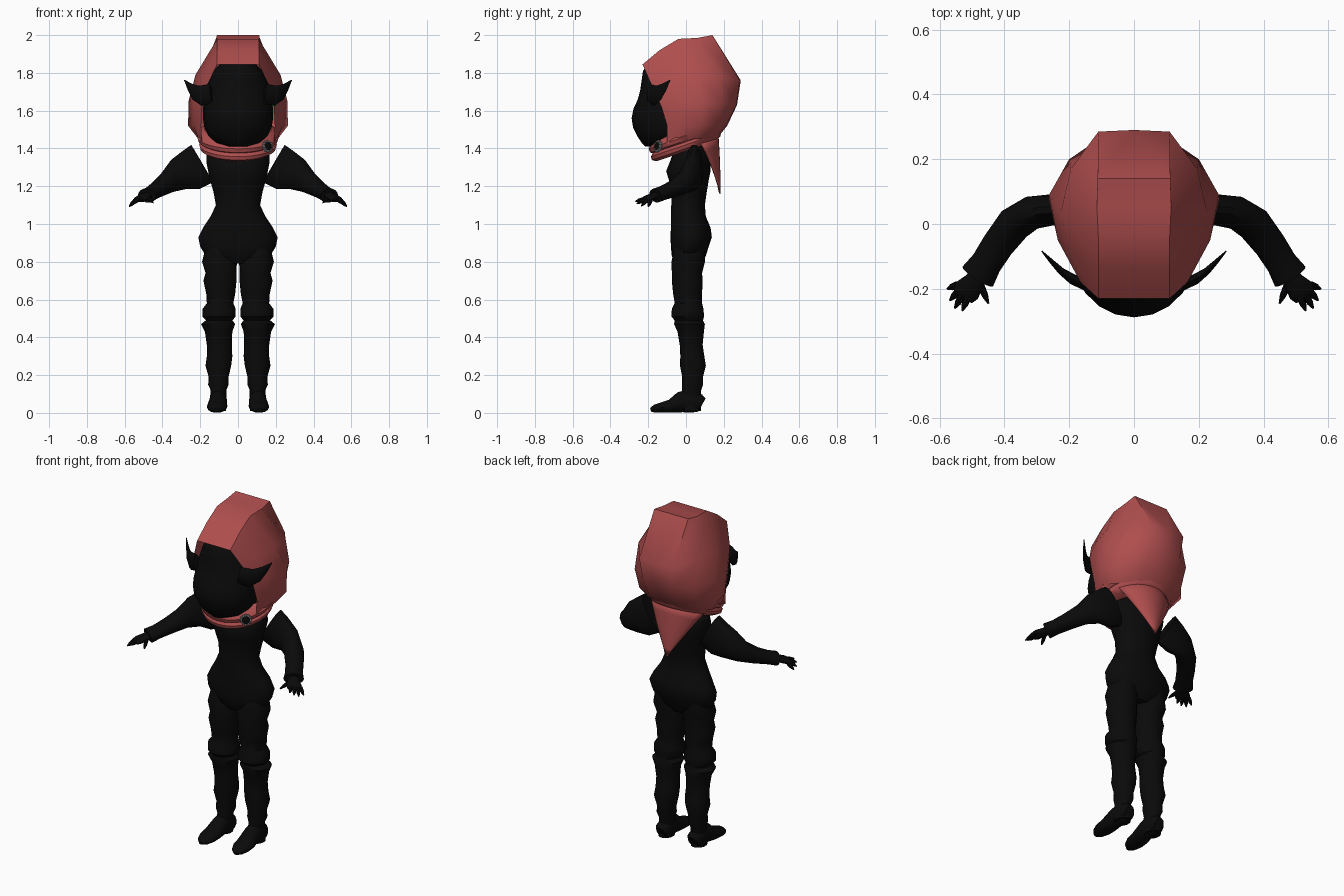
import bpy, bmesh, math
from mathutils import Vector


def material(name, rgb):
    m = bpy.data.materials.new(name)
    m.diffuse_color = (*rgb, 1)
    return m


BLACK = material("black", (0.003, 0.003, 0.003))
RED = material("cloth red", (0.43, 0.076, 0.076))
GREY = material("brooch grey", (0.3, 0.3, 0.3))


def make(name, verts, faces, mat, mirror=False, angle=40):
    me = bpy.data.meshes.new(name)
    me.from_pydata([tuple(v) for v in verts], [], faces)
    bm = bmesh.new()
    bm.from_mesh(me)
    bmesh.ops.remove_doubles(bm, verts=bm.verts, dist=0.0005)
    bmesh.ops.recalc_face_normals(bm, faces=bm.faces)
    bm.to_mesh(me)
    bm.free()
    me.materials.append(mat)
    ob = bpy.data.objects.new(name, me)
    bpy.context.collection.objects.link(ob)
    if mirror:
        ob.modifiers.new("mirror", "MIRROR").use_clip = True
    bpy.ops.object.select_all(action='DESELECT')
    ob.select_set(True)
    bpy.context.view_layer.objects.active = ob
    bpy.ops.object.shade_smooth_by_angle(angle=math.radians(angle))
    return ob


def skin(rings, caps=True):
    """Join closed rings of equal length with quads."""
    n = len(rings[0])
    verts = [v for r in rings for v in r]
    faces = [(i * n + j, i * n + (j + 1) % n, (i + 1) * n + (j + 1) % n, (i + 1) * n + j)
             for i in range(len(rings) - 1) for j in range(n)]
    if caps:
        faces += [tuple(range(n)), tuple(range(len(verts) - n, len(verts)))]
    return verts, faces


def loft(name, rows, mat, mirror=False, n=20):
    """Stack of level ellipses; row = x0, x1, y0, y1, z."""
    rings = []
    for x0, x1, y0, y1, z in rows:
        rings.append([((x0 + x1) / 2 + (x1 - x0) / 2 * math.cos(k * math.tau / n),
                       (y0 + y1) / 2 + (y1 - y0) / 2 * math.sin(k * math.tau / n), z)
                      for k in range(n)])
    return make(name, *skin(rings), mat, mirror)


def tube(name, rows, mat=BLACK, n=14):
    """Mirrored limb along a path; row = x, y, z, half height, half width."""
    pts = [Vector(r[:3]) for r in rows]
    rings = []
    for i, r in enumerate(rows):
        t = (pts[min(i + 1, len(pts) - 1)] - pts[max(i - 1, 0)]).normalized()
        side = t.cross(Vector((0, 0, 1))).normalized()
        up = side.cross(t)
        rings.append([pts[i] + side * r[4] * math.cos(k * math.tau / n)
                      + up * r[3] * math.sin(k * math.tau / n) for k in range(n)])
    return make(name, *skin(rings), mat, True)


# Torso, from hips up to neck
loft("torso", [(-w, w, y0, y1, z) for w, y0, y1, z in [
    (.07, -.05, .08, .79), (.17, -.075, .105, .83), (.2, -.08, .12, .88), (.21, -.082, .137, .93),
    (.185, -.08, .13, .98), (.145, -.08, .105, 1.04), (.117, -.078, .1, 1.1), (.13, -.075, .11, 1.17),
    (.147, -.09, .12, 1.23), (.158, -.105, .13, 1.28), (.168, -.085, .13, 1.33),
    (.165, -.07, .12, 1.37), (.09, -.06, .1, 1.42), (.08, -.06, .1, 1.47)]], BLACK)

# Legs with knee rolls and gathered ankles
loft("leg", [
    (.035, .17, -.06, .1, .88), (.006, .19, -.077, .1, .8), (.008, .172, -.075, .085, .74),
    (.008, .183, -.075, .088, .7), (.015, .168, -.068, .085, .63), (.025, .165, -.06, .085, .58),
    (.012, .188, -.075, .093, .55), (.012, .188, -.077, .095, .51), (.03, .17, -.06, .09, .49),
    (.015, .195, -.063, .1, .47), (.03, .175, -.045, .095, .43), (.033, .165, -.033, .088, .36),
    (.03, .165, -.03, .097, .3), (.036, .172, -.032, .105, .25), (.05, .155, -.02, .09, .19),
    (.05, .158, -.022, .09, .15), (.062, .145, -.02, .08, .12), (.06, .15, -.035, .08, .05),
    (.065, .15, -.02, .08, .01)], BLACK, True)

# Boots
tube("boot", [(.105, .085, .042, .04, .03), (.105, .07, .05, .05, .045), (.105, .02, .065, .065, .047),
              (.106, -.03, .056, .056, .047), (.11, -.08, .036, .036, .054), (.112, -.13, .028, .028, .052),
              (.114, -.165, .022, .022, .038), (.115, -.187, .016, .01, .014)])

# Sleeves with a pointed shoulder edge
tube("sleeve", [(.19, .042, 1.32, .117, .045), (.25, .044, 1.285, .112, .048), (.315, .035, 1.262, .088, .052),
                (.37, .0, 1.222, .06, .055), (.42, -.065, 1.187, .045, .05), (.455, -.12, 1.165, .038, .048),
                (.482, -.162, 1.15, .038, .056)])

# Hands and fingers
tube("palm", [(.47, -.14, 1.155, .022, .028), (.49, -.175, 1.146, .02, .032),
              (.515, -.205, 1.133, .018, .042), (.528, -.222, 1.126, .01, .036)])
for i, (a, b) in enumerate([((.545, -.188, 1.125), (.576, -.2, 1.092)), ((.54, -.205, 1.128), (.568, -.236, 1.095)),
                            ((.528, -.217, 1.13), (.553, -.26, 1.108)), ((.51, -.22, 1.133), (.53, -.268, 1.12)),
                            ((.475, -.185, 1.14), (.449, -.245, 1.112))]):
    a, b = Vector(a), Vector(b)
    m = a.lerp(b, .6)
    tube(f"finger_{i + 1}", [(*a, .012, .012), (*m, .01, .01), (*b, .003, .003)], n=8)

# Head with a full lower face
loft("head", [(-w, w, y0, y1, z) for w, y0, y1, z in [
    (.06, -.215, -.08, 1.41), (.12, -.235, -.02, 1.43), (.155, -.258, .03, 1.465), (.178, -.28, .06, 1.51),
    (.186, -.288, .08, 1.56), (.185, -.278, .08, 1.61), (.18, -.255, .08, 1.66), (.17, -.242, .08, 1.71),
    (.155, -.235, .08, 1.76), (.13, -.228, .07, 1.81), (.09, -.2, .04, 1.85)]], BLACK)

# Pointed ears
tube("ear", [(.14, -.19, 1.69, .05, .02), (.19, -.17, 1.68, .055, .016), (.225, -.145, 1.695, .042, .011),
             (.255, -.115, 1.725, .023, .007), (.284, -.084, 1.762, .002, .002)], n=8)

# Hood half: each row runs from the face opening round to the centre back
hood = [
    [(.11, -.23, 1.845), (.11, -.14, 1.92), (.11, -.04, 1.98), (.115, .06, 1.985), (.112, .14, 2.0), (0, .14, 2.0)],
    [(.165, -.18, 1.73), (.2, -.09, 1.77), (.225, .04, 1.79), (.195, .17, 1.79), (.11, .285, 1.76), (0, .29, 1.76)],
    [(.19, -.13, 1.62), (.235, -.05, 1.64), (.262, .09, 1.65), (.2, .2, 1.64), (.1, .267, 1.63), (0, .27, 1.63)],
    [(.195, -.1, 1.52), (.235, -.03, 1.52), (.264, .08, 1.52), (.19, .17, 1.52), (.1, .21, 1.52), (0, .218, 1.52)],
    [(.19, -.1, 1.42), (.205, -.04, 1.44), (.21, .05, 1.45), (.16, .12, 1.45), (.09, .16, 1.46), (0, .17, 1.46)]]
verts = [p for row in hood for p in row] + [(0, y, z) for _, y, z in hood[0][:5]]
faces = [(r * 6 + c, r * 6 + c + 1, r * 6 + c + 7, r * 6 + c + 6) for r in range(4) for c in range(5)]
faces += [(c, c + 1, 31 + c, 30 + c) for c in range(4)]
make("hood", verts, faces, RED, True, 45)

# Rolled collar, tilted up towards the back
N = 32
rings = []
for s, dz in [(.85, .07), (.98, .055), (1.04, .03), (1.0, .008), (.93, 0), (.98, -.015), (.95, -.035), (.82, -.05), (.5, -.05)]:
    ring = []
    for k in range(N):
        x, y = .21 * s * math.cos(k * math.tau / N), .19 * s * math.sin(k * math.tau / N)
        ring.append((x, y, 1.435 + .34 * y + dz))
    rings.append(ring)
make("collar", *skin(rings, False), RED)

# Pointed drape down the back
COLS, ROWS = 12, 6
verts = []
for r in range(ROWS + 1):
    s = r / ROWS
    for c in range(COLS + 1):
        a = math.radians(62) * (2 * c / COLS - 1)
        top = Vector((.2 * math.sin(a), .172 * math.cos(a), 1.39 + .08 * math.cos(a)))
        p = top.lerp(Vector((0, .183, 1.16)), s)
        p.y += .06 * s * (1 - s) * (1 - math.cos(a) * .8)
        verts.append(p)
W = COLS + 1
faces = [(r * W + c, r * W + c + 1, (r + 1) * W + c + 1, (r + 1) * W + c) for r in range(ROWS) for c in range(COLS)]
drape = make("drape", verts, faces, RED)
drape.modifiers.new("thickness", "SOLIDIFY").thickness = 0.008

# Round brooch: ring of studs about a dark centre
out = Vector((.55, -.8, .15)).normalized()
side = out.cross(Vector((0, 0, 1))).normalized()
up = side.cross(out)
centre = Vector((.152, -.142, 1.41)) + out * .012


def disc(name, c, r, depth, mat, n):
    rings = [[c + out * d + (side * math.cos(k * math.tau / n) + up * math.sin(k * math.tau / n)) * r * f
              for k in range(n)] for d, f in [(-depth, 1), (0, 1), (depth * .6, .6)]]
    return make(name, *skin(rings), mat)


disc("brooch_base", centre, .026, .012, BLACK, 16)
for k in range(12):
    a = k * math.tau / 12
    disc(f"brooch_stud_{k + 1}", centre + (side * math.cos(a) + up * math.sin(a)) * .026, .0075, .008, GREY, 6)
